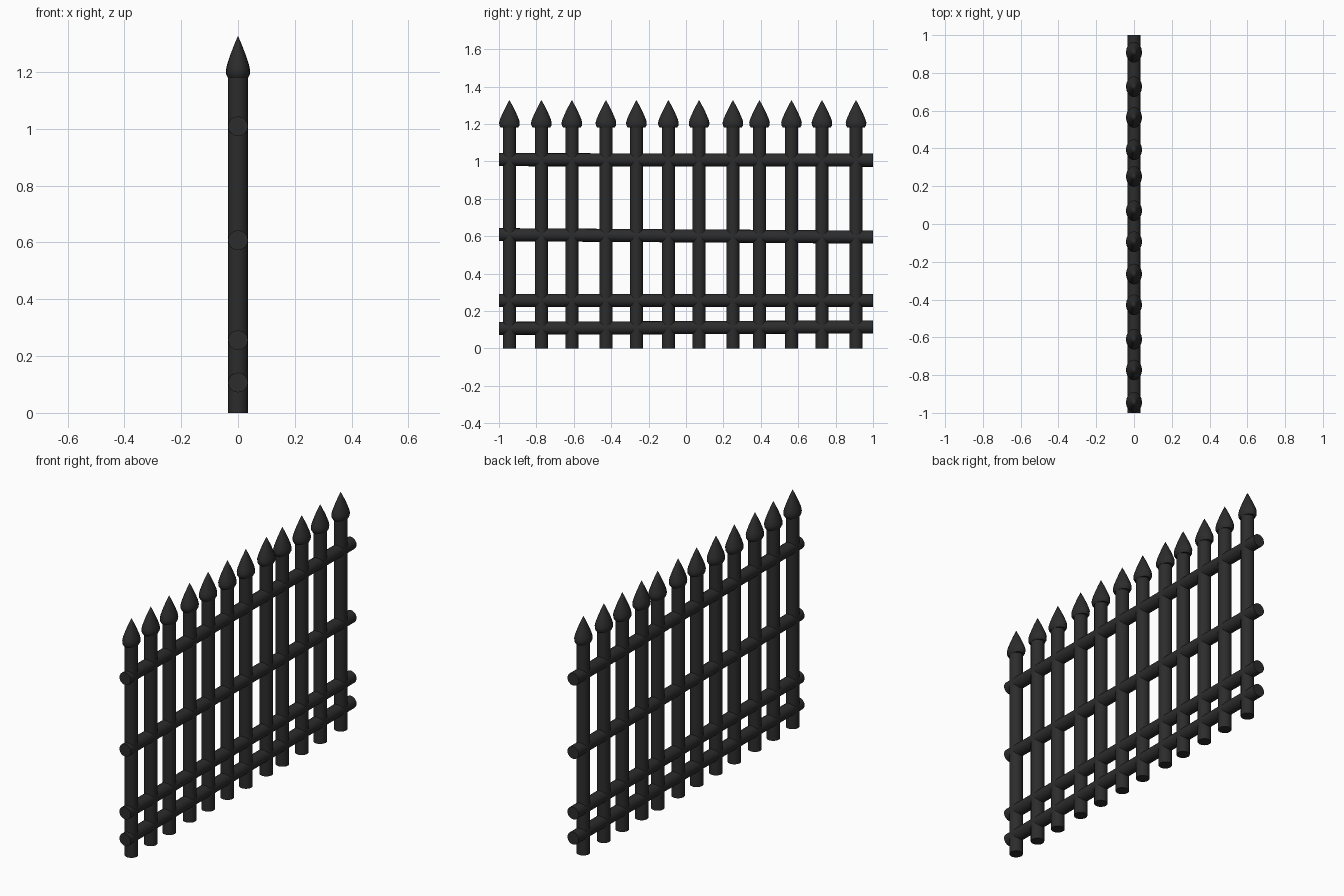
import bpy, bmesh, math
from mathutils import Vector

if "Cube" in bpy.data.objects:
    bpy.data.objects.remove(bpy.data.objects["Cube"])

iron = bpy.data.materials.new("dark iron")
iron.diffuse_color = (0.025, 0.025, 0.025, 1)
iron.use_nodes = True
iron.node_tree.nodes["Principled BSDF"].inputs["Base Color"].default_value = iron.diffuse_color


def finish(obj, angle=40):
    obj.data.materials.append(iron)
    bpy.ops.object.select_all(action='DESELECT')
    obj.select_set(True)
    bpy.context.view_layer.objects.active = obj
    bpy.ops.object.shade_smooth_by_angle(angle=math.radians(angle))


def rod(name, start, end, radius, sides=16):
    a, b = Vector(start), Vector(end)
    bpy.ops.mesh.primitive_cylinder_add(vertices=sides, radius=radius, depth=(b - a).length,
                                        location=(a + b) / 2)
    obj = bpy.context.object
    obj.rotation_euler = (b - a).to_track_quat('Z', 'Y').to_euler()
    obj.name = name
    finish(obj)


def spear_tip(name, y, profile, x_scale, sides=20):
    # revolve the profile, flattened across the fence
    bm = bmesh.new()
    verts = [bm.verts.new((r, 0, z)) for r, z in profile]
    edges = [bm.edges.new(p) for p in zip(verts, verts[1:])]
    bmesh.ops.spin(bm, geom=verts + edges, cent=(0, 0, 0), axis=(0, 0, 1),
                   angle=math.tau, steps=sides)
    bmesh.ops.remove_doubles(bm, verts=bm.verts, dist=0.0005)
    bmesh.ops.scale(bm, vec=(x_scale, 1, 1), verts=bm.verts)
    bmesh.ops.recalc_face_normals(bm, faces=bm.faces)
    mesh = bpy.data.meshes.new(name)
    bm.to_mesh(mesh)
    bm.free()
    obj = bpy.data.objects.new(name, mesh)
    obj.location.y = y
    bpy.context.collection.objects.link(obj)
    finish(obj)


# upright posts with spear tips
post_y = [-0.944, -0.773, -0.61, -0.428, -0.265, -0.094,
          0.07, 0.251, 0.393, 0.564, 0.727, 0.909]
tip_profile = [(0, 1.18), (0.046, 1.18), (0.054, 1.192), (0.055, 1.208),
               (0.050, 1.226), (0.034, 1.263), (0.017, 1.297), (0, 1.328)]
for i, y in enumerate(post_y, 1):
    rod(f"post_{i}", (0, y, 0), (0, y, 1.2), 0.035)
    spear_tip(f"spear_tip_{i}", y, tip_profile, 0.77)

# horizontal rails, slightly out of level: (z at -y end, z at +y end)
rails = [(0.107, 0.115), (0.256, 0.256), (0.608, 0.595), (1.009, 1.006)]
for i, (z0, z1) in enumerate(rails, 1):
    rod(f"rail_{i}", (0, -1, z0), (0, 1, z1), 0.035)
